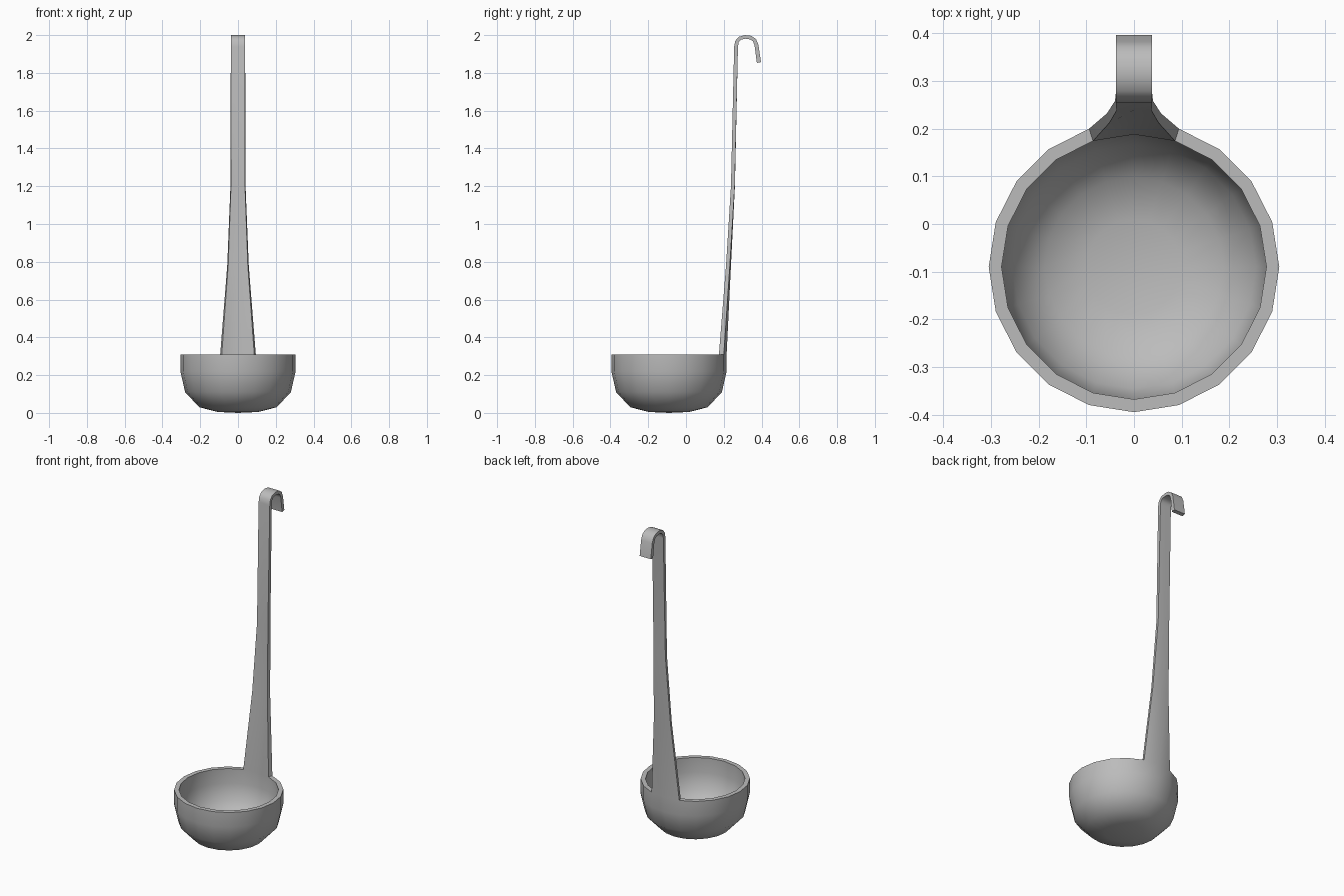
import bpy, bmesh, math

cube = bpy.data.objects.get("Cube")
if cube:
    bpy.data.objects.remove(cube, do_unlink=True)

SIDES = 20
CENTRE_Y = -0.09
RIM_Z = 0.31
STEP = 2 * math.pi / SIDES

steel = bpy.data.materials.new("grey steel")
steel.use_nodes = True
COLOUR = (0.5, 0.5, 0.5, 1)
steel.diffuse_color = COLOUR
steel.node_tree.nodes["Principled BSDF"].inputs["Base Color"].default_value = COLOUR

bm = bmesh.new()


def ring(radius, z):
    # first point lies at the back, where the handle joins
    return [bm.verts.new((radius * math.sin(i * STEP),
                          CENTRE_Y + radius * math.cos(i * STEP), z))
            for i in range(SIDES)]


def bridge(a, b, skip=()):
    n = len(a)
    for i in range(n):
        if i not in skip:
            j = (i + 1) % n
            bm.faces.new((a[i], a[j], b[j], b[i]))


def shell(profile, bottom_z):
    rings = [ring(r, z) for r, z in profile]
    for a, b in zip(rings, rings[1:]):
        bridge(a, b)
    bottom = bm.verts.new((0, CENTRE_Y, bottom_z))
    last = rings[-1]
    for i in range(SIDES):
        bm.faces.new((last[i], last[(i + 1) % SIDES], bottom))
    return rings[0]


# Bowl: outer and inner shells joined by a rim that is open under the handle
outer = shell([(0.305, RIM_Z), (0.305, 0.22), (0.28, 0.11),
               (0.205, 0.03), (0.108, 0.005)], 0)
inner = shell([(0.278, RIM_Z), (0.278, 0.22), (0.256, 0.123),
               (0.188, 0.054), (0.1, 0.031)], 0.027)
bridge(outer, inner, skip=(0, SIDES - 1))


# Handle: six-point sections, growing out of the rim and flattening upward
def section(half_in, half_out, front, back, bulge=0.0):
    (fy, fz), (by, bz) = front, back
    pts = [(-half_in, fy - bulge, fz), (0, fy, fz), (half_in, fy - bulge, fz),
           (half_out, by - bulge, bz), (0, by, bz), (-half_out, by - bulge, bz)]
    return [bm.verts.new(p) for p in pts]


sections = [[inner[-1], inner[0], inner[1], outer[1], outer[0], outer[-1]]]
for half_in, half_out, z, front, back, bulge in (
        (0.052, 0.057, 0.78, 0.218, 0.238, 0.006),
        (0.037, 0.04, 1.2, 0.239, 0.259, 0.001)):
    sections.append(section(half_in, half_out, (front, z), (back, z), bulge))

# Hook: the strip bends backward over the top
HOOK = [((0.255, 1.94), (0.275, 1.94)), ((0.261, 1.97), (0.279, 1.962)),
        ((0.279, 1.991), (0.29, 1.975)), ((0.312, 2.0), (0.314, 1.981)),
        ((0.346, 1.996), (0.34, 1.977)), ((0.37, 1.98), (0.355, 1.967)),
        ((0.383, 1.95), (0.363, 1.945)), ((0.397, 1.857), (0.375, 1.853))]
for front, back in HOOK:
    sections.append(section(0.038, 0.038, front, back))
for a, b in zip(sections, sections[1:]):
    bridge(a, b)
bm.faces.new(sections[-1])

bmesh.ops.recalc_face_normals(bm, faces=bm.faces)
mesh = bpy.data.meshes.new("ladle")
bm.to_mesh(mesh)
bm.free()
mesh.materials.append(steel)
ladle = bpy.data.objects.new("ladle", mesh)
bpy.context.collection.objects.link(ladle)

bpy.ops.object.select_all(action="DESELECT")
ladle.select_set(True)
bpy.context.view_layer.objects.active = ladle
bpy.ops.object.shade_smooth_by_angle(angle=math.radians(50))
